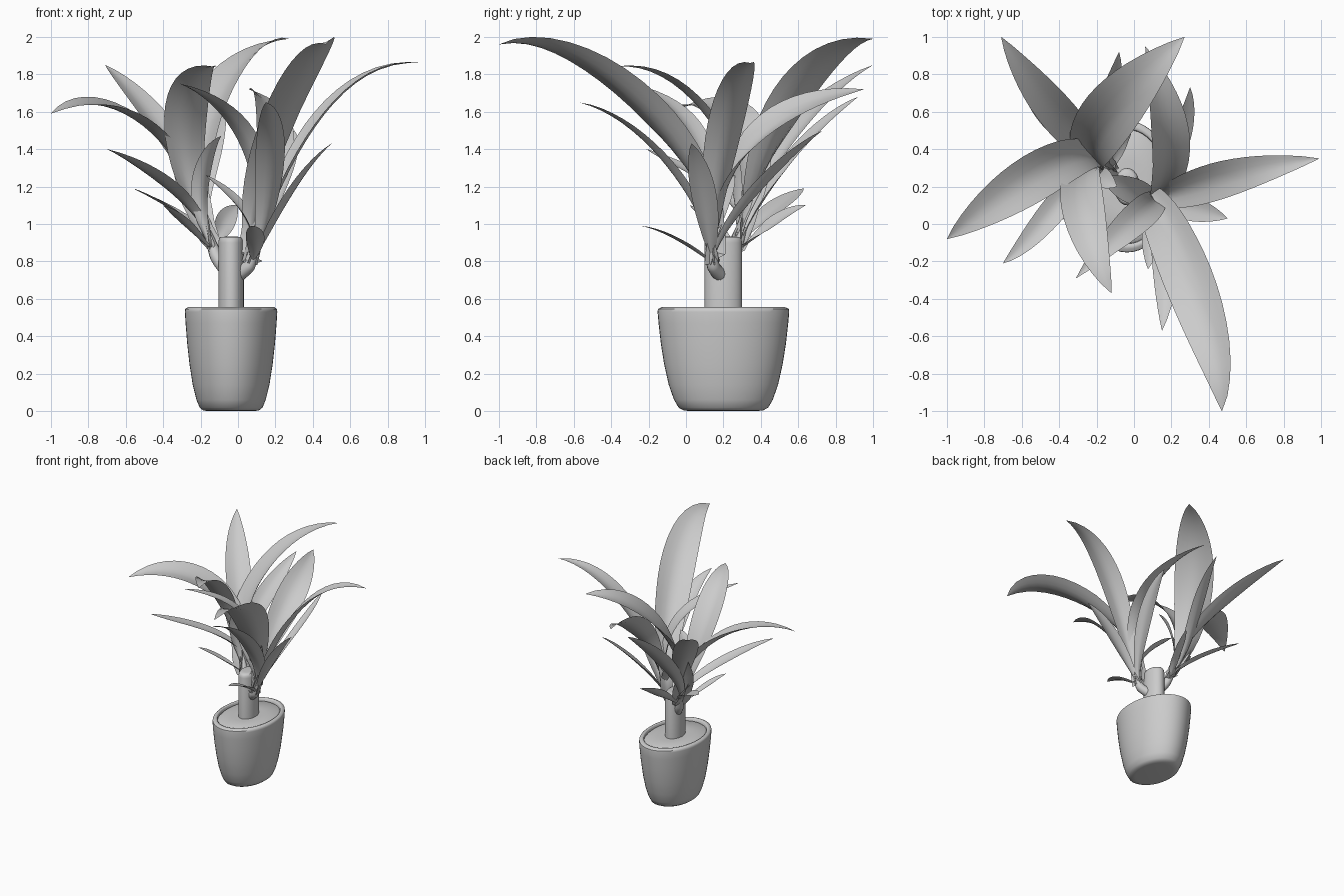
import bpy, math
from mathutils import Vector

if "Cube" in bpy.data.objects:
    bpy.data.objects.remove(bpy.data.objects["Cube"])

CX, CY = -0.037, 0.2          # pot axis
UP = Vector((0, 0, 1))


def make(name, verts, faces, angle=50):
    me = bpy.data.meshes.new(name)
    me.from_pydata(verts, [], faces)
    me.update()
    ob = bpy.data.objects.new(name, me)
    bpy.context.collection.objects.link(ob)
    bpy.ops.object.select_all(action='DESELECT')
    bpy.context.view_layer.objects.active = ob
    ob.select_set(True)
    bpy.ops.object.shade_smooth_by_angle(angle=math.radians(angle))
    return ob


def lathe(name, profile, rx, ry, n=48):
    """Elliptical lathe of (radius factor, z) points, capped at both ends."""
    verts, faces = [], []
    for r, z in profile:
        for k in range(n):
            a = 2 * math.pi * k / n
            verts.append((CX + rx * r * math.cos(a), CY + ry * r * math.sin(a), z))
    for i in range(len(profile) - 1):
        for k in range(n):
            a, b = i * n + k, i * n + (k + 1) % n
            faces.append((a, b, b + n, a + n))
    faces.append(tuple(reversed(range(n))))
    faces.append(tuple(range((len(profile) - 1) * n, len(profile) * n)))
    return make(name, verts, faces)


def tube(name, pts, radii):
    cu = bpy.data.curves.new(name, 'CURVE')
    cu.dimensions, cu.bevel_depth, cu.bevel_resolution = '3D', 1, 4
    cu.use_fill_caps = True
    sp = cu.splines.new('NURBS')
    sp.points.add(len(pts) - 1)
    for p, co, r in zip(sp.points, pts, radii):
        p.co, p.radius = (*co, 1), r
    sp.use_endpoint_u, sp.order_u = True, 3
    ob = bpy.data.objects.new(name, cu)
    bpy.context.collection.objects.link(ob)
    bpy.ops.object.select_all(action='DESELECT')
    bpy.context.view_layer.objects.active = ob
    ob.select_set(True)
    bpy.ops.object.convert(target='MESH')
    bpy.ops.object.shade_smooth_by_angle(angle=math.radians(50))


def leaf(name, base, m1, m2, tip, width, roll=0, rows=20, cols=6):
    """Arched blade through four points, pointed at the tip, cupped at the base, rolled in degrees."""
    P = [Vector(p) for p in (base, m1, m2, tip)]

    def at(t):
        a, b, c, d = t, t - 1 / 3, t - 2 / 3, t - 1
        return (P[0] * (-4.5 * b * c * d) + P[1] * (13.5 * a * c * d)
                + P[2] * (-13.5 * a * b * d) + P[3] * (4.5 * a * b * c))

    flat = P[3] - P[0]
    flat.z = 0
    flat.normalize()
    verts, faces = [], []
    for i in range(rows + 1):
        t = i / rows
        tan = (at(min(1, t + .02)) - at(max(0, t - .02))).normalized()
        head = Vector((tan.x, tan.y, 0)) + flat * 0.4
        side = head.cross(UP).normalized()
        side = (side - tan * side.dot(tan)).normalized()
        nrm = side.cross(tan)
        r = math.radians(roll) * min(1, 2 * t)
        side, nrm = (side * math.cos(r) + nrm * math.sin(r),
                     nrm * math.cos(r) - side * math.sin(r))
        w = 0.5 * width * (math.sin(math.pi * t ** 1.3) ** 0.85 if 0 < t < 1 else 0)
        w = max(w, 0.5 * width * 0.4 * (1 - t) ** 1.2, 0.0006)
        cup = 0.2 + 0.6 * (1 - t) ** 2
        for j in range(cols + 1):
            u = 2 * j / cols - 1
            verts.append(at(t) + side * (w * u) + nrm * (w * cup * (abs(u) ** 1.5 - 0.4)))
    for i in range(rows):
        for j in range(cols):
            a = i * (cols + 1) + j
            faces.append((a, a + 1, a + cols + 2, a + cols + 1))
    make(name, verts, faces, 80)


# pot with rolled rim, soil bed and cut trunk
lathe("pot", [(.50, 0), (.60, .003), (.68, .018), (.75, .06), (.83, .14), (.90, .25),
              (.95, .36), (.985, .47), (1, .53), (.995, .545), (.97, .55), (.95, .553),
              (.93, .556), (.89, .555), (.87, .549), (.86, .51)], .247, .352)
lathe("soil", [(.87, .49), (.87, .528), (.82, .54), (.4, .545), (.2, .545)], .247, .352)
lathe("trunk", [(1, .5), (1, .9), (.96, .918), (.85, .93), (.5, .932)], .068, .1, 32)

# side shoots joining the trunk to the leaf crowns
L = (-.13, .27, .86)
R = (.07, .14, .79)
tube("left_shoot", [(-.07, .22, .76), (-.11, .25, .81), L, (-.17, .31, .98)],
     [.035, .035, .032, .016])
tube("right_shoot", [(-.01, .19, .72), (.04, .155, .755), R, (.10, .13, .92)],
     [.04, .036, .034, .018])

# leaves: two points along the blade, tip, width, roll
left_leaves = [
    ((-.24, .40, 1.22), (-.46, .65, 1.58), (-.71, 1.0, 1.85), .20, 0),
    ((-.23, .40, 1.30), (-.07, .65, 1.77), (.27, 1.0, 1.99), .31, 12),
    ((-.30, .36, 1.32), (-.62, .20, 1.61), (-1.0, -.08, 1.59), .26, 12),
    ((-.25, .28, 1.08), (-.46, .04, 1.27), (-.70, -.21, 1.40), .14, 0),
    ((-.27, .28, 1.28), (-.26, .02, 1.69), (-.12, -.37, 1.84), .23, 0),
    ((-.20, .42, 1.15), (-.15, .64, 1.44), (-.08, .92, 1.68), .15, -30),
    ((-.24, .38, 1.00), (-.40, .51, 1.11), (-.56, .63, 1.19), .12, -15),
    ((-.22, .20, .94), (-.31, .11, 1.03), (-.40, .02, 1.10), .09, 0),
    ((-.20, .27, 1.10), (-.17, .24, 1.33), (-.09, .20, 1.47), .12, 0),
    ((-.10, .38, .94), (-.06, .50, 1.03), (.00, .64, 1.10), .11, -40),
]
right_leaves = [
    ((.11, .12, 1.22), (-.02, .00, 1.55), (-.31, -.29, 1.75), .17, 0),
    ((.14, .05, 1.28), (.35, -.43, 1.80), (.47, -1.0, 1.96), .28, -18),
    ((.15, .06, 1.08), (.175, -.20, 1.43), (.15, -.57, 1.65), .16, -8),
    ((.22, .16, 1.20), (.52, .25, 1.67), (.99, .35, 1.86), .20, 0),
    ((.17, .12, .97), (.32, .08, 1.22), (.50, .03, 1.43), .14, 0),
    ((.09, .05, .86), (.09, -.09, .94), (.075, -.24, .99), .10, 0),
    ((.17, .24, 1.27), (.18, .52, 1.58), (.06, .95, 1.72), .23, -28),
    ((.16, .25, 1.02), (.26, .48, 1.29), (.30, .73, 1.50), .11, 15),
    ((.07, .15, .99), (-.04, .19, 1.15), (-.17, .26, 1.26), .14, 0),
]
for side, base, group in (("left", L, left_leaves), ("right", R, right_leaves)):
    for i, (m1, m2, tip, w, roll) in enumerate(group, 1):
        leaf(f"{side}_leaf_{i}", base, m1, m2, tip, w, roll)
